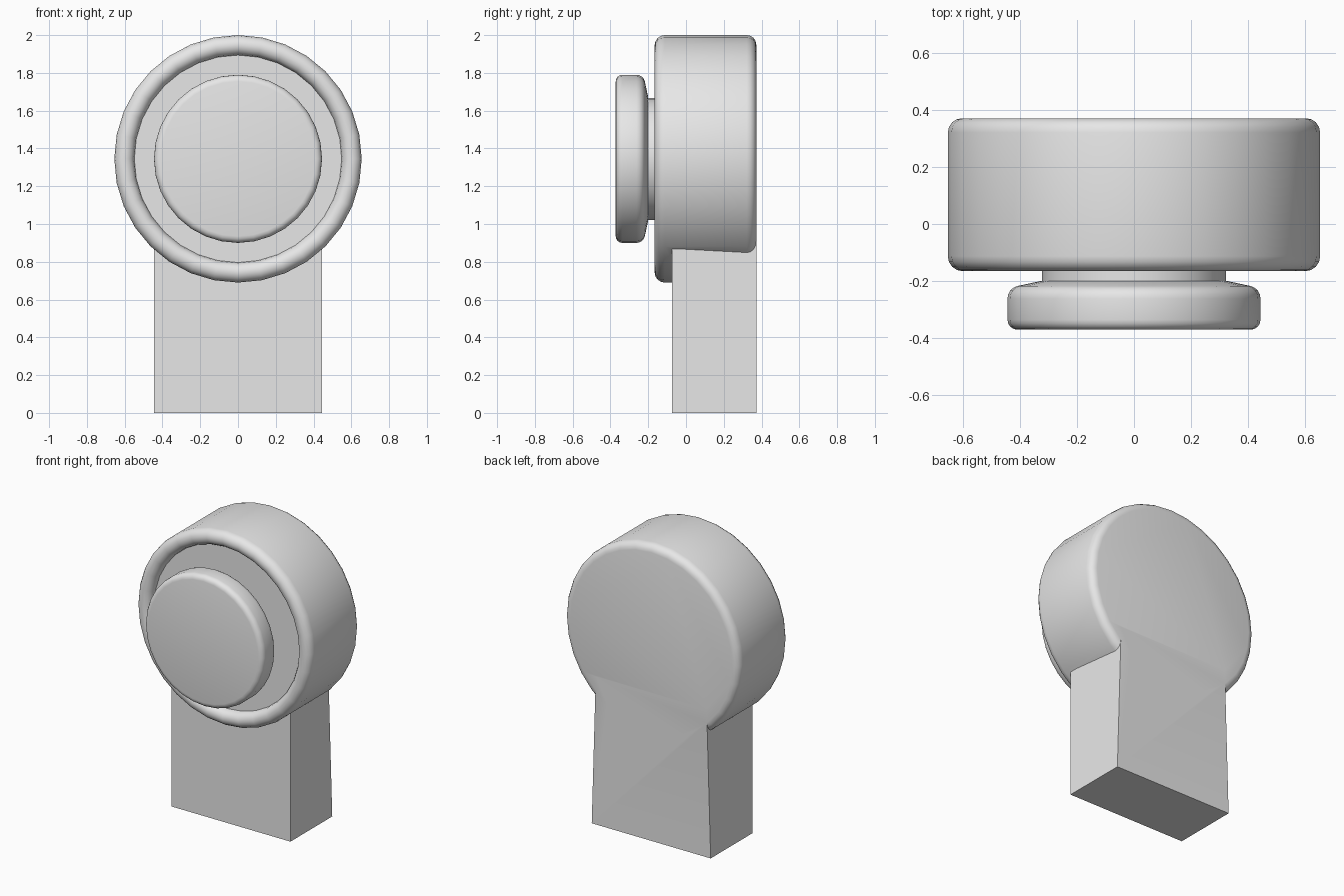
import bpy, bmesh, math
from mathutils import Vector

cube = bpy.data.objects.get("Cube")
if cube:
    bpy.data.objects.remove(cube)

CENTER_Z = 1.345
SEGMENTS = 32

grey = bpy.data.materials.new("light_grey")
grey.use_nodes = True
grey.diffuse_color = (0.8, 0.8, 0.8, 1)
grey.node_tree.nodes["Principled BSDF"].inputs["Base Color"].default_value = (0.8, 0.8, 0.8, 1)


def finish(bm, name):
    bmesh.ops.recalc_face_normals(bm, faces=bm.faces)
    mesh = bpy.data.meshes.new(name)
    bm.to_mesh(mesh)
    bm.free()
    mesh.materials.append(grey)
    obj = bpy.data.objects.new(name, mesh)
    bpy.context.collection.objects.link(obj)
    return obj


def smooth(obj):
    bpy.ops.object.select_all(action='DESELECT')
    obj.select_set(True)
    bpy.context.view_layer.objects.active = obj
    bpy.ops.object.shade_smooth_by_angle(angle=math.radians(35))


def arc(radius, y, size, start, end, steps):
    """Rounded profile corner as (radius, y) points, angles in degrees."""
    angles = [math.radians(start + (end - start) * i / steps) for i in range(steps + 1)]
    return [(radius + size * math.cos(a), y + size * math.sin(a)) for a in angles]


def lathe(name, profile):
    """Turn a (radius, y) profile about the horizontal front-to-back axis."""
    bm = bmesh.new()
    rings = []
    for r, y in profile:
        rings.append([bm.verts.new((r * math.sin(t), y, CENTER_Z + r * math.cos(t)))
                      for t in (2 * math.pi * i / SEGMENTS for i in range(SEGMENTS))])
    for a, b in zip(rings, rings[1:]):
        for i in range(SEGMENTS):
            j = (i + 1) % SEGMENTS
            bm.faces.new((a[i], a[j], b[j], b[i]))
    bm.faces.new(rings[0])
    bm.faces.new(rings[-1])
    return finish(bm, name)


# Round housing with a rolled front rim and recessed front plate
housing = lathe("housing",
                arc(0.602, -0.113, 0.053, -180, 0, 8)
                + arc(0.605, 0.322, 0.05, 0, 90, 4))

# Rectangular leg, narrowing slightly at the upper back edge
bm = bmesh.new()
bmesh.ops.create_cube(bm, size=1)
for v in bm.verts:
    back, top = v.co.y > 0, v.co.z > 0
    half_width = 0.415 if back and top else 0.445
    v.co = Vector((math.copysign(half_width, v.co.x),
                   0.372 if back else -0.075, 1.0 if top else 0))
leg = finish(bm, "leg_cutter")

# Fuse the leg into the housing so the back is one flush face
union = housing.modifiers.new("join_leg", 'BOOLEAN')
union.operation = 'UNION'
union.solver = 'EXACT'
union.object = leg
bpy.context.view_layer.objects.active = housing
bpy.ops.object.select_all(action='DESELECT')
housing.select_set(True)
bpy.ops.object.modifier_apply(modifier=union.name)
bpy.data.objects.remove(leg)
housing.name = "housing_and_leg"
smooth(housing)

# Knob stem
smooth(lathe("knob_stem", [(0.323, -0.21), (0.323, -0.10)]))

# Knob with rounded front edge and sloping back
smooth(lathe("knob",
             arc(0.410, -0.337, 0.035, -90, 0, 4)
             + arc(0.400, -0.262, 0.045, 0, 75, 4)
             + [(0.325, -0.2)]))
